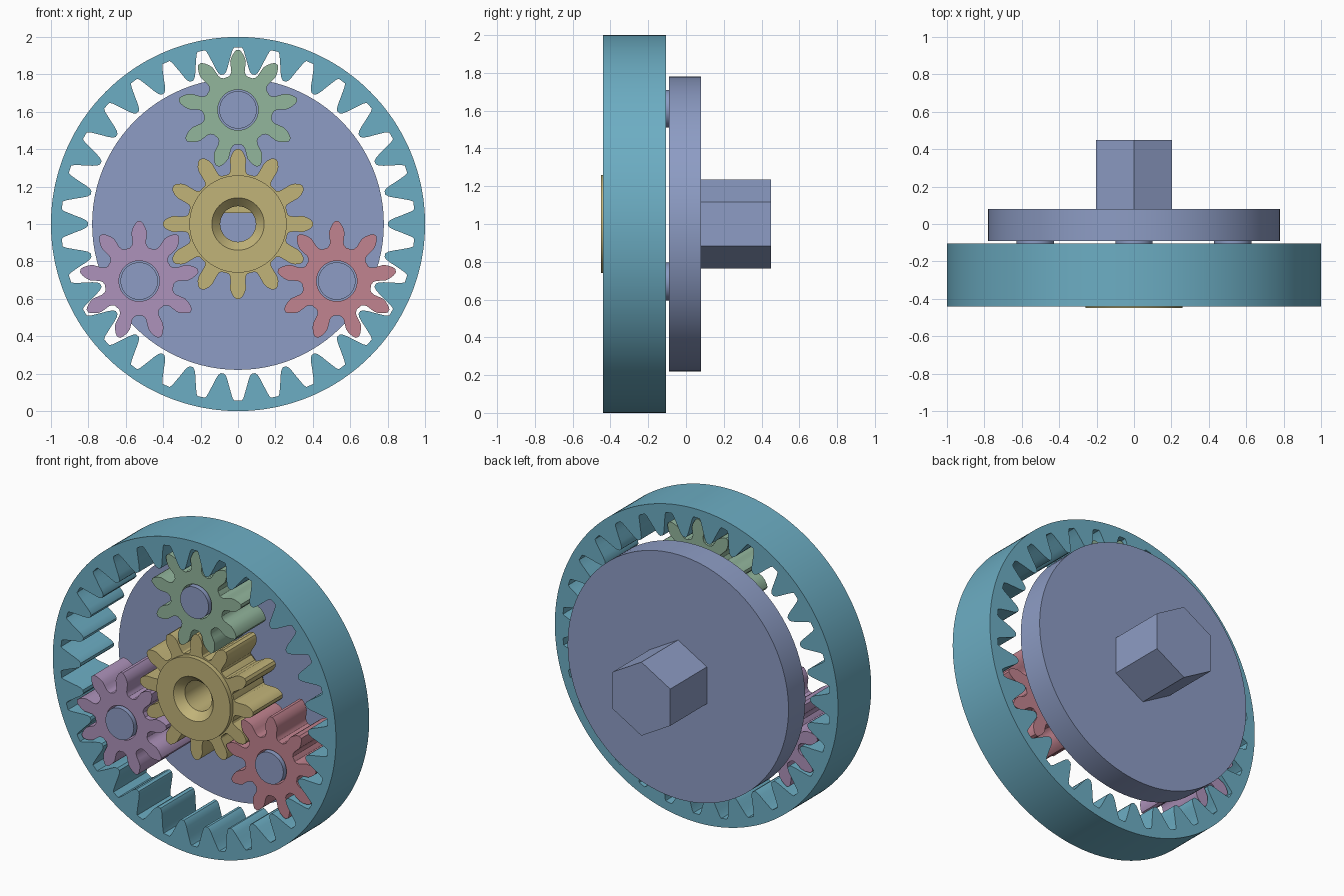
import bpy, bmesh
from math import sin, cos, pi, radians, atan2

if "Cube" in bpy.data.objects:
    bpy.data.objects.remove(bpy.data.objects["Cube"])


def material(name, rgb):
    m = bpy.data.materials.new(name)
    m.diffuse_color = tuple((c / 255) ** 2.2 for c in rgb) + (1,)
    m.use_nodes = True
    m.node_tree.nodes["Principled BSDF"].inputs["Base Color"].default_value = m.diffuse_color
    return m


def circle(r, n=96, start=pi / 2):
    return [(r * cos(start + 2 * pi * i / n), r * sin(start + 2 * pi * i / n)) for i in range(n)]


def gear(profile, teeth, start=pi / 2):
    """Outline from a half tooth profile of (radius, half width), base to tip."""
    half = [(r, w / r) for r, w in profile]
    r0 = half[0][0]
    tooth = [(r0, -pi / teeth)] + [(r, -a) for r, a in half] + [(r, a) for r, a in reversed(half)]
    return [(r * cos(start + a + 2 * pi * k / teeth), r * sin(start + a + 2 * pi * k / teeth))
            for k in range(teeth) for r, a in tooth]


def round_like(outline, r):
    """Circle whose points sit at the same angles as an outline."""
    return [(r * cos(atan2(z, x)), r * sin(atan2(z, x))) for x, z in outline]


def loft(name, sections, mat, centre=(0, 1), closed=False):
    """Join (outline, y) sections; closed makes a hollow part, else ends are capped."""
    bm = bmesh.new()
    loops = [[bm.verts.new((x, y, z)) for x, z in pts] for pts, y in sections]
    n = len(loops[0])
    pairs = list(zip(loops, loops[1:]))
    if closed:
        pairs.append((loops[-1], loops[0]))
    else:
        bm.faces.new(loops[0])
        bm.faces.new(loops[-1])
    for a, b in pairs:
        for i in range(n):
            j = (i + 1) % n
            bm.faces.new((a[i], a[j], b[j], b[i]))
    bmesh.ops.remove_doubles(bm, verts=bm.verts, dist=1e-5)
    bmesh.ops.recalc_face_normals(bm, faces=bm.faces)
    me = bpy.data.meshes.new(name)
    bm.to_mesh(me)
    bm.free()
    me.materials.append(mat)
    ob = bpy.data.objects.new(name, me)
    ob.location = (centre[0], 0, centre[1])
    bpy.context.collection.objects.link(ob)
    bpy.ops.object.select_all(action='DESELECT')
    ob.select_set(True)
    bpy.context.view_layer.objects.active = ob
    bpy.ops.object.shade_smooth_by_angle(angle=radians(30))
    return ob


blue = material("carrier_blue", (140, 155, 195))
front, back = -0.42, -0.12

# Ring gear with inward teeth
ring_teeth = gear([(0.945, 0.078), (0.93, 0.068), (0.90, 0.056), (0.87, 0.044),
                   (0.84, 0.033), (0.815, 0.021), (0.803, 0.009)], 30, pi / 2 + pi / 30)
rim = round_like(ring_teeth, 1.0)
loft("ring_gear", [(rim, -0.44), (rim, -0.105), (ring_teeth, -0.105), (ring_teeth, -0.44)],
     material("teal", (108, 172, 194)), closed=True)

# Sun gear with raised hub, chamfered bore and D-shaped socket
sun = gear([(0.27, 0.052), (0.279, 0.043), (0.30, 0.041), (0.35, 0.042), (0.372, 0.035),
            (0.39, 0.023), (0.40, 0.010)], 12)
hub, bore = round_like(sun, 0.26), round_like(sun, 0.095)
d_bore = [(x, min(z, 0.06)) for x, z in bore]
loft("sun_gear", [(round_like(sun, 0.14), -0.45), (hub, -0.45), (hub, front), (sun, front),
                  (sun, back), (hub, back), (hub, -0.105), (d_bore, -0.105),
                  (d_bore, -0.28), (bore, -0.28), (bore, -0.40)],
     material("yellow", (192, 178, 120)), closed=True)

# Planet gears on carrier pegs
planet = gear([(0.185, 0.050), (0.195, 0.040), (0.21, 0.036), (0.235, 0.039), (0.262, 0.042),
               (0.285, 0.035), (0.307, 0.022), (0.32, 0.009)], 9)
hole = round_like(planet, 0.108)
for label, deg, rgb in (("top", 90, (145, 180, 155)), ("left", 210, (172, 145, 185)),
                        ("right", 330, (192, 130, 142))):
    c = (0.61 * cos(radians(deg)), 1 + 0.61 * sin(radians(deg)))
    loft("planet_gear_" + label, [(hole, front), (planet, front), (planet, back), (hole, back)],
         material("planet_" + label, rgb), c, closed=True)
    loft("peg_" + label, [(circle(0.1, 48), -0.44), (circle(0.1, 48), -0.08)], blue, c)

# Carrier disc and hexagonal output shaft
loft("carrier_disc", [(circle(0.78), -0.09), (circle(0.78), 0.08)], blue)
loft("hex_shaft", [(circle(0.235, 6), 0.07), (circle(0.235, 6), 0.45)], blue)
